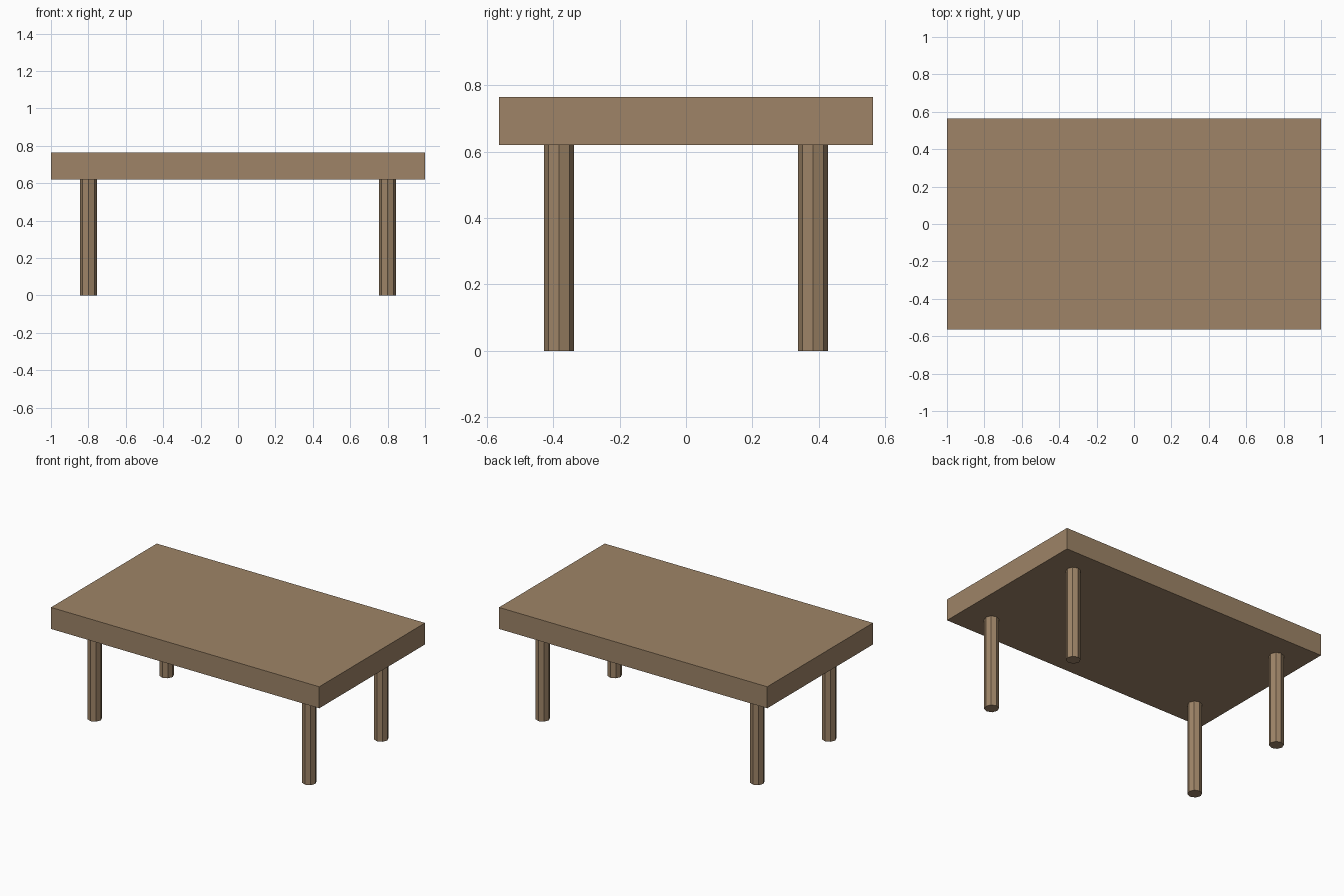
import bpy

if "Cube" in bpy.data.objects:
    bpy.data.objects.remove(bpy.data.objects["Cube"])

wood = bpy.data.materials.new("brown wood")
wood.diffuse_color = (0.342, 0.231, 0.136, 1)
wood.use_nodes = True
wood.node_tree.nodes["Principled BSDF"].inputs["Base Color"].default_value = wood.diffuse_color

TOP_Z, UNDER_Z = 0.765, 0.62


def finish(name):
    obj = bpy.context.object
    obj.name = name
    obj.data.materials.append(wood)
    return obj


# Thick rectangular table top
bpy.ops.mesh.primitive_cube_add(size=1, location=(0, 0, (TOP_Z + UNDER_Z) / 2))
top = finish("table_top")
top.scale = (2, 1.126, TOP_Z - UNDER_Z)
bpy.ops.object.transform_apply(location=False, rotation=False, scale=True)

# Four eight-sided legs
for side_x, x in (("left", -0.8), ("right", 0.8)):
    for side_y, y in (("front", -0.383), ("back", 0.383)):
        bpy.ops.mesh.primitive_cylinder_add(
            vertices=8, radius=0.045, depth=UNDER_Z, location=(x, y, UNDER_Z / 2))
        finish(f"{side_y}_{side_x}_leg")
